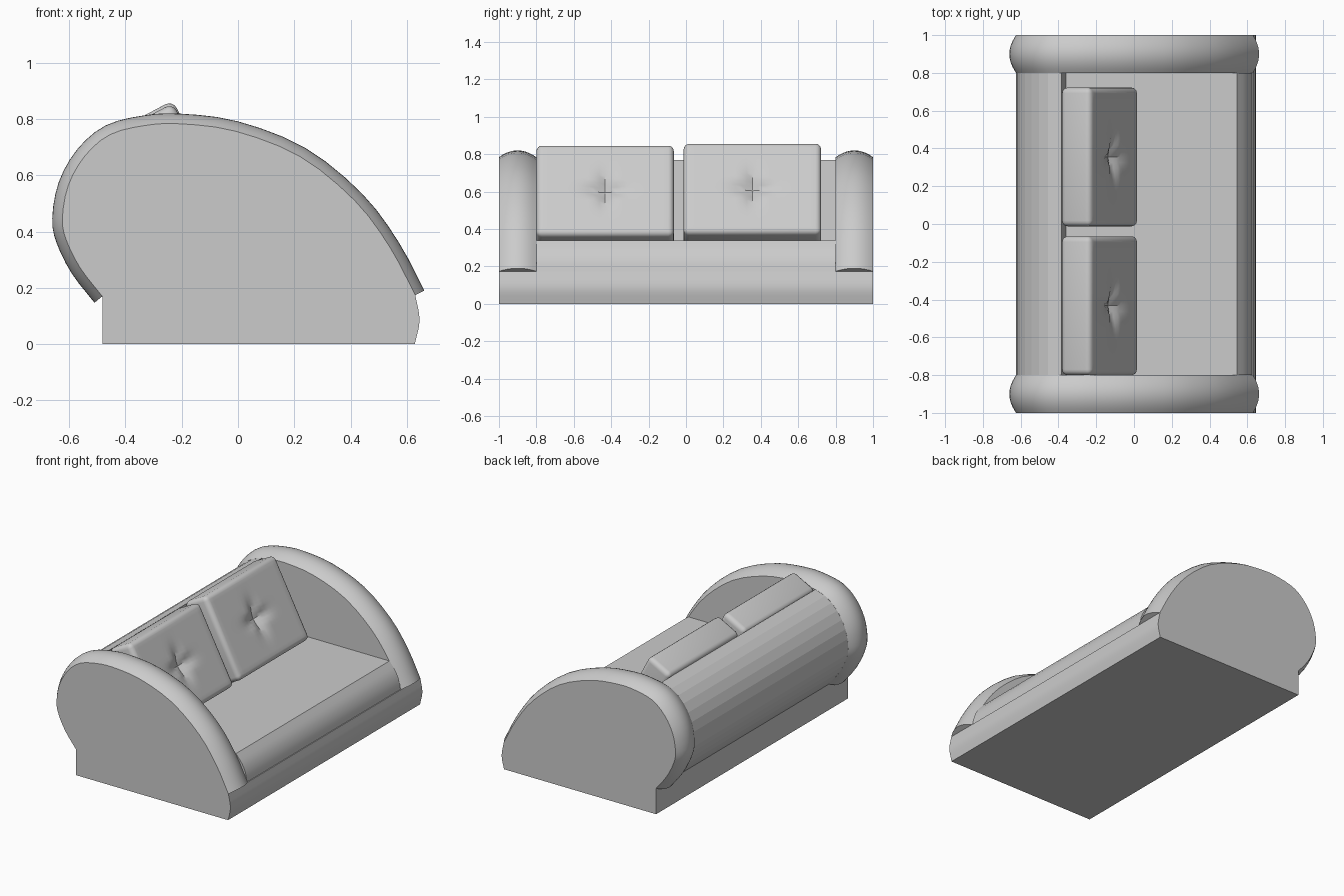
import bpy, bmesh, math
from mathutils import Vector

cube = bpy.data.objects.get("Cube")
if cube:
    bpy.data.objects.remove(cube)

fabric = bpy.data.materials.new("grey_fabric")
fabric.use_nodes = True
fabric.diffuse_color = (0.6, 0.6, 0.6, 1)
fabric.node_tree.nodes["Principled BSDF"].inputs["Base Color"].default_value = (0.6, 0.6, 0.6, 1)

INNER, OUTER = 0.8, 1.0     # arm faces along y
CROWN = 0.036               # bulge of the arm padding


def finish(bm, name, smooth=True):
    bmesh.ops.remove_doubles(bm, verts=bm.verts, dist=0.0005)
    bmesh.ops.recalc_face_normals(bm, faces=bm.faces)
    mesh = bpy.data.meshes.new(name)
    bm.to_mesh(mesh)
    bm.free()
    mesh.materials.append(fabric)
    obj = bpy.data.objects.new(name, mesh)
    bpy.context.collection.objects.link(obj)
    if smooth:
        bpy.ops.object.select_all(action='DESELECT')
        obj.select_set(True)
        bpy.context.view_layer.objects.active = obj
        bpy.ops.object.shade_smooth_by_angle(angle=math.radians(30))
    return obj


def spline(points, steps):
    """Smooth curve through the points."""
    p = [Vector(q) for q in points]
    p = [2 * p[0] - p[1]] + p + [2 * p[-1] - p[-2]]
    out = []
    for a, b, c, d in zip(p, p[1:], p[2:], p[3:]):
        for i in range(steps):
            t = i / steps
            out.append(0.5 * (2 * b + (c - a) * t + (2 * a - 5 * b + 4 * c - d) * t * t
                              + (3 * b - a - 3 * c + d) * t ** 3))
    return out + [p[-2]]


def polygon(bm, coords):
    return bm.faces.new([bm.verts.new(c) for c in coords])


def prism(name, profile, smooth):
    """Extrude an xz profile between the arms."""
    bm = bmesh.new()
    for y in (-INNER, INNER):
        polygon(bm, [(x, y, z) for x, z in profile])
    for (ax, az), (bx, bz) in zip(profile, profile[1:] + profile[:1]):
        polygon(bm, [(ax, -INNER, az), (bx, -INNER, bz), (bx, INNER, bz), (ax, INNER, az)])
    return finish(bm, name, smooth)


# Arm outline from the lower back, over the top, to the lower front
ARM = [(-.482, .17), (-.56, .27), (-.61, .37), (-.624, .447), (-.603, .564), (-.543, .67),
       (-.454, .745), (-.33, .777), (-.206, .783), (-.01, .757), (.22, .667), (.415, .51),
       (.54, .344), (.63, .174)]
arm = spline(ARM, 3)
front = spline([(.63, .174), (.645, .085), (.628, 0)], 4)
base = front + [Vector((-.482, 0)), arm[0]]

# Frame: base and both padded arms in one closed shell
normals = []
for i in range(len(arm)):
    t = arm[min(i + 1, len(arm) - 1)] - arm[max(i - 1, 0)]
    normals.append(Vector((-t.y, t.x)).normalized())

bm = bmesh.new()
ys = (-OUTER, -INNER, INNER, OUTER)
for a, b in zip(base, base[1:]):
    for y0, y1 in zip(ys, ys[1:]):
        polygon(bm, [(a.x, y0, a.y), (b.x, y0, b.y), (b.x, y1, b.y), (a.x, y1, a.y)])
s, e = arm[0], arm[-1]
polygon(bm, [(s.x, -INNER, s.y), (e.x, -INNER, e.y), (e.x, INNER, e.y), (s.x, INNER, s.y)])
ROWS = 10
for side in (-1, 1):
    polygon(bm, [(p.x, side * OUTER, p.y) for p in arm + base[1:-1]])
    polygon(bm, [(p.x, side * INNER, p.y) for p in arm])
    rows = []
    for k in range(ROWS + 1):
        t = k / ROWS
        y = side * (INNER + (OUTER - INNER) * t)
        bulge = CROWN * 4 * t * (1 - t)
        pts = [p + n * bulge for p, n in zip(arm, normals)]
        rows.append([(p.x, y, p.y) for p in pts])
    for r0, r1 in zip(rows, rows[1:]):
        for i in range(len(arm) - 1):
            polygon(bm, [r0[i], r0[i + 1], r1[i + 1], r1[i]])
    for end in (0, -1):
        polygon(bm, [r[end] for r in rows])
finish(bm, "frame_with_arms")

# Backrest follows the arm outline, in flat bands
back = [tuple(p) for p in spline(ARM, 2) if p.x < -.39 and p.y < .775]
prism("backrest", back + [(-.385, .77), (-.36, .34), (-.36, .17)], False)

# Seat with a rounded front
seat_front = [tuple(p) for p in spline([(.625, .174), (.615, .23), (.59, .285), (.545, .34)], 3)]
prism("seat", seat_front + [(-.37, .34), (-.37, .174)], True)


# Leaning cushions with a tufted dimple
def cushion(name, y, z):
    size = Vector((.18, .735, .55))
    bm = bmesh.new()
    bmesh.ops.create_cube(bm, size=1)
    bmesh.ops.scale(bm, vec=size, verts=bm.verts)
    bmesh.ops.bevel(bm, geom=bm.edges[:], offset=.03, segments=4, profile=.5, affect='EDGES')
    face = max(bm.faces, key=lambda f: f.calc_center_median().x + f.calc_area())
    face = max((f for f in bm.faces if f.normal.x > .99), key=lambda f: f.calc_area())
    bmesh.ops.subdivide_edges(bm, edges=face.edges[:], cuts=21, use_grid_fill=True)
    for v in bm.verts:
        if v.co.x > size.x / 2 - .001:
            r = math.hypot(v.co.y, v.co.z)
            star = 1 + .35 * math.cos(4 * math.atan2(v.co.z, v.co.y))
            v.co.x -= .04 * math.exp(-(r / (.07 * star)) ** 2)
    obj = finish(bm, name)
    obj.location = (-.1825, y, z)
    obj.rotation_euler = (0, math.radians(-28), 0)


cushion("right_cushion", -.4325, .571)
cushion("left_cushion", .355, .581)
